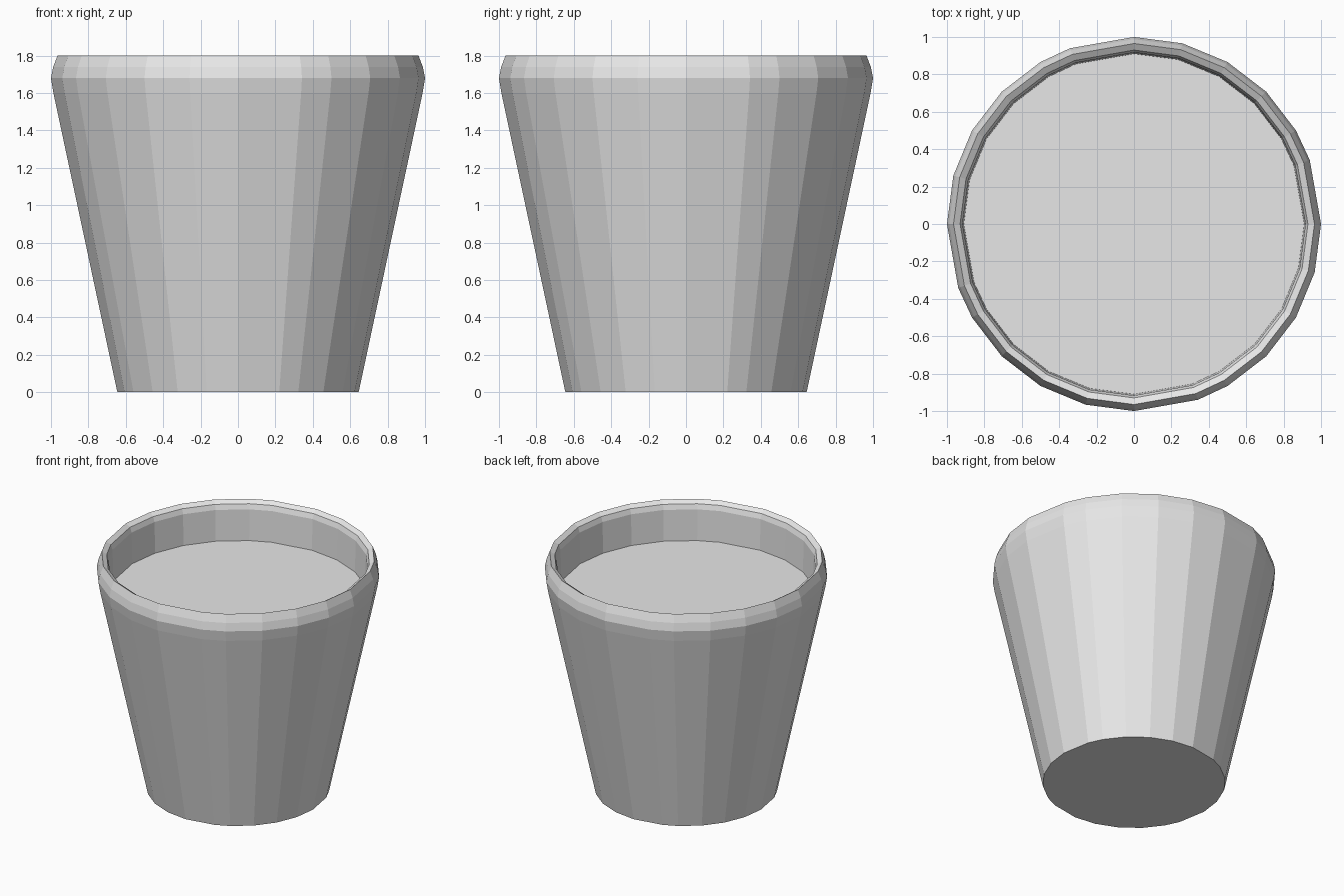
import bpy
import bmesh
from math import cos, sin, radians

cube = bpy.data.objects.get("Cube")
if cube:
    bpy.data.objects.remove(cube, do_unlink=True)

grey = bpy.data.materials.new("light_grey")
grey.use_nodes = True
grey.diffuse_color = (0.8, 0.8, 0.8, 1)
bsdf = next(n for n in grey.node_tree.nodes if n.type == 'BSDF_PRINCIPLED')
bsdf.inputs["Base Color"].default_value = (0.8, 0.8, 0.8, 1)

# Six slightly uneven facets per quarter turn
QUARTER = (0, 20, 30, 45, 60, 75)
ANGLES = [radians(90 * q + a) for q in range(4) for a in QUARTER]


def make_rings(name, profile, cap_start=False, cap_end=False):
    """Sweep a (radius, height) profile around the faceted circle."""
    bm = bmesh.new()
    rings = [[bm.verts.new((r * cos(a), r * sin(a), z)) for a in ANGLES]
             for r, z in profile]
    count = len(ANGLES)
    for low, high in zip(rings, rings[1:]):
        for i in range(count):
            j = (i + 1) % count
            bm.faces.new((low[i], low[j], high[j], high[i]))
    if cap_start:
        bm.faces.new(rings[0][::-1])
    if cap_end:
        bm.faces.new(rings[-1])
    mesh = bpy.data.meshes.new(name)
    bm.to_mesh(mesh)
    bm.free()
    mesh.materials.append(grey)
    obj = bpy.data.objects.new(name, mesh)
    bpy.context.collection.objects.link(obj)
    return obj


# Tapered wall, rounded rim and short inner wall
make_rings("pot", [
    (0.645, 0), (0.987, 1.6), (1.0, 1.68), (0.988, 1.74), (0.965, 1.8),
    (0.93, 1.778), (0.917, 1.74), (0.91, 1.5),
], cap_start=True)

# Flat surface filling the pot
make_rings("filling", [(0.91, 1.5)], cap_end=True)
